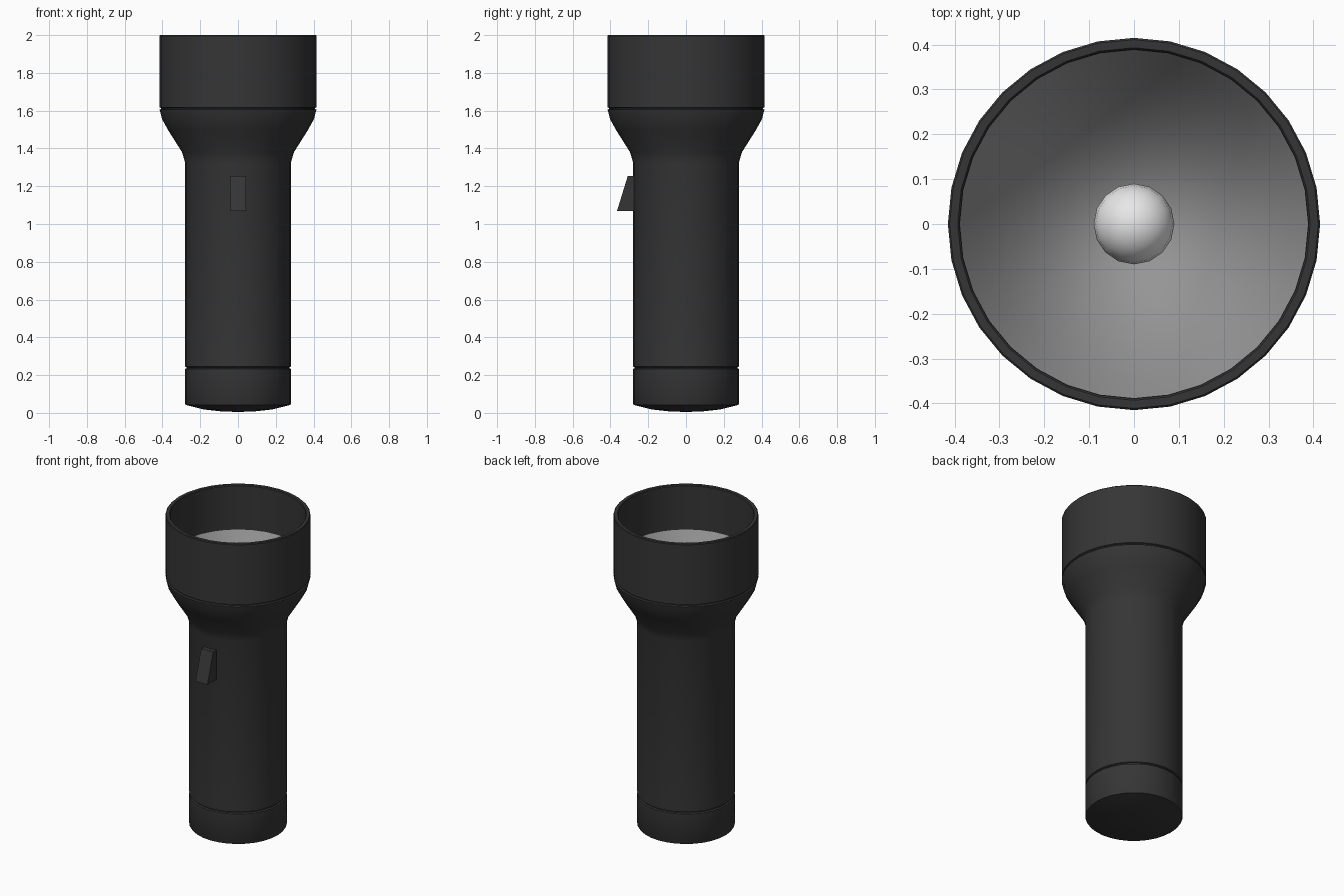
import bpy, bmesh, math

if "Cube" in bpy.data.objects:
    bpy.data.objects.remove(bpy.data.objects["Cube"])


def material(name, rgb):
    m = bpy.data.materials.new(name)
    m.diffuse_color = (*rgb, 1)
    m.use_nodes = True
    m.node_tree.nodes["Principled BSDF"].inputs["Base Color"].default_value = m.diffuse_color
    return m


BLACK = material("black_plastic", (0.036, 0.036, 0.036))
GREY = material("reflector_grey", (0.30, 0.30, 0.30))
WHITE = material("bulb_white", (0.8, 0.8, 0.8))


def finish(name, bm, mat, smooth=True):
    me = bpy.data.meshes.new(name)
    bm.to_mesh(me)
    bm.free()
    ob = bpy.data.objects.new(name, me)
    bpy.context.collection.objects.link(ob)
    me.materials.append(mat)
    if smooth:
        bpy.ops.object.select_all(action='DESELECT')
        ob.select_set(True)
        bpy.context.view_layer.objects.active = ob
        bpy.ops.object.shade_smooth_by_angle(angle=math.radians(32))
    return ob


def lathe(name, profile, mat, n=32):
    """Revolve (radius, z) points about z; a radius of 0 makes a pole."""
    bm = bmesh.new()
    rings = []
    for r, z in profile:
        if r == 0:
            rings.append([bm.verts.new((0, 0, z))] * n)
        else:
            rings.append([bm.verts.new((r * math.cos(2 * math.pi * j / n),
                                        r * math.sin(2 * math.pi * j / n), z)) for j in range(n)])
    for a, b in zip(rings, rings[1:]):
        for j in range(n):
            k = (j + 1) % n
            bm.faces.new(list(dict.fromkeys((a[j], a[k], b[k], b[j]))))
    return finish(name, bm, mat)


# End cap with a slightly domed bottom
lathe("end_cap", [(0, 0.005), (0.09, 0.008), (0.18, 0.018), (0.277, 0.042), (0.28, 0.047),
                  (0.28, 0.232), (0.272, 0.236)], BLACK)

# Barrel flaring out to the head
lathe("barrel", [(0.272, 0.236), (0.272, 0.241), (0.28, 0.245), (0.28, 1.325), (0.296, 1.38),
                 (0.37, 1.497), (0.402, 1.555), (0.415, 1.605), (0.407, 1.609)], BLACK)

# Head ring with an open rim and inner wall
lathe("head_ring", [(0.407, 1.609), (0.407, 1.614), (0.415, 1.618), (0.415, 1.996), (0.411, 2.0),
                    (0.393, 2.0), (0.389, 1.995), (0.388, 1.72)], BLACK)

# Concave reflector bowl
R, TOP, DEPTH, STEPS = 0.388, 1.72, 0.33, 10
lathe("reflector", [(R * (1 - i / STEPS), TOP - DEPTH * (1 - (1 - i / STEPS) ** 2))
                    for i in range(STEPS)] + [(0, TOP - DEPTH)], GREY)

# Bulb
bm = bmesh.new()
bmesh.ops.create_uvsphere(bm, u_segments=16, v_segments=10, radius=0.09)
bmesh.ops.translate(bm, verts=bm.verts, vec=(0, 0, 1.46))
finish("bulb", bm, WHITE)

# Wedge-shaped switch on the front
bm = bmesh.new()
side = [(-0.26, 1.07), (-0.365, 1.07), (-0.308, 1.255), (-0.26, 1.255)]
face = bm.faces.new([bm.verts.new((-0.042, y, z)) for y, z in side])
ext = bmesh.ops.extrude_face_region(bm, geom=[face])
bmesh.ops.translate(bm, vec=(0.084, 0, 0),
                    verts=[v for v in ext["geom"] if isinstance(v, bmesh.types.BMVert)])
bmesh.ops.recalc_face_normals(bm, faces=bm.faces)
finish("switch", bm, BLACK, smooth=False)
